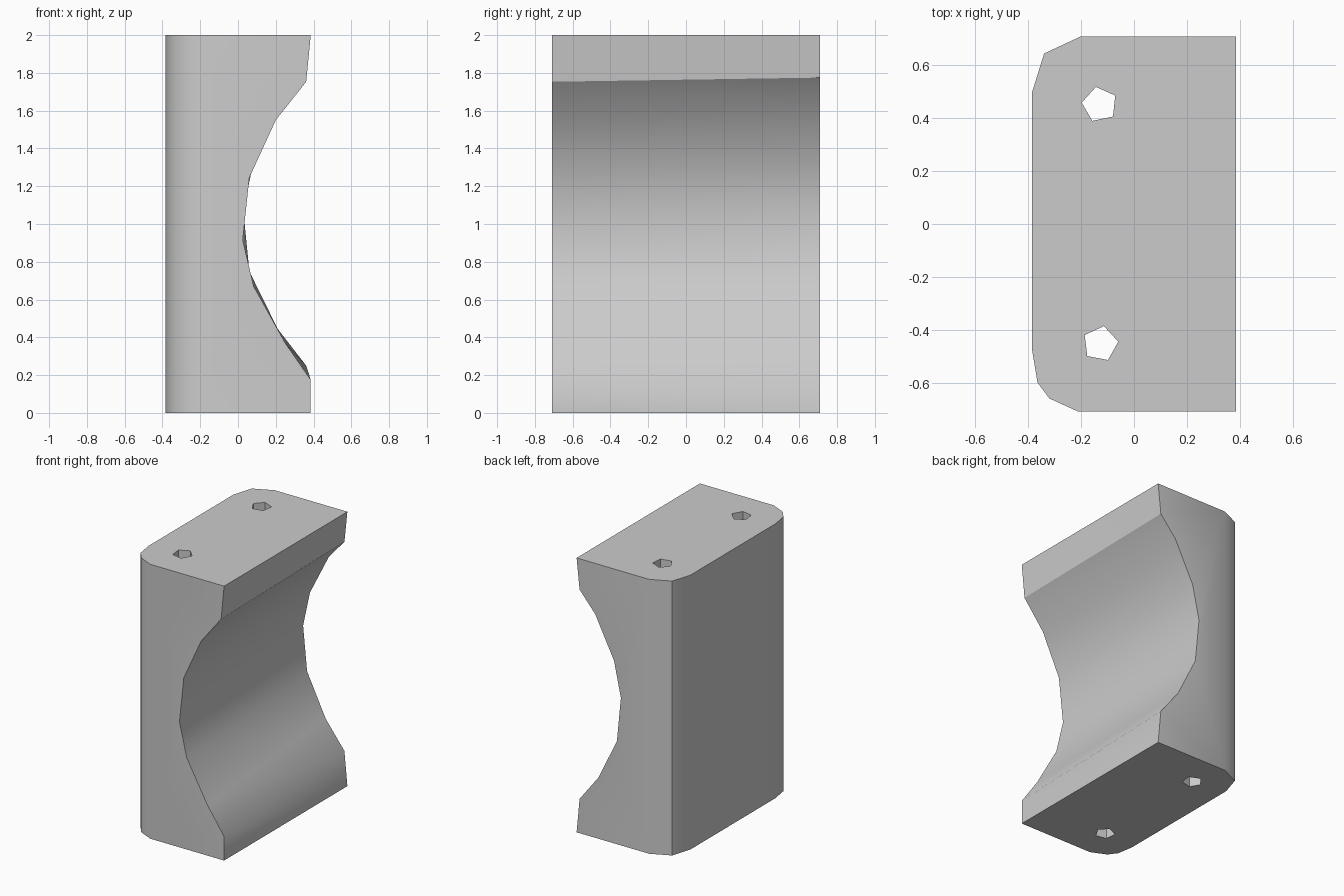
import bpy, bmesh, math

cube = bpy.data.objects.get("Cube")
if cube:
    bpy.data.objects.remove(cube, do_unlink=True)

HALF = 0.71   # half depth
SIDE = 0.385  # half width
TOP = 2.0

grey = bpy.data.materials.new("light_grey")
grey.use_nodes = True
grey.diffuse_color = (0.6, 0.6, 0.6, 1)
grey.node_tree.nodes["Principled BSDF"].inputs["Base Color"].default_value = (0.6, 0.6, 0.6, 1)


def make_object(name, bm):
    bmesh.ops.recalc_face_normals(bm, faces=bm.faces[:])
    mesh = bpy.data.meshes.new(name)
    bm.to_mesh(mesh)
    bm.free()
    mesh.materials.append(grey)
    obj = bpy.data.objects.new(name, mesh)
    bpy.context.collection.objects.link(obj)
    return obj


# Saddle profiles (x, z) at the two ends, from the bottom up
front = [(0.385, 0), (0.385, 0.175), (0.25, 0.37), (0.083, 0.67), (0.025, 0.915),
         (0.06, 1.245), (0.2, 1.55), (0.361, 1.753), (0.385, TOP)]
back = [(0.385, 0), (0.361, 0.25), (0.21, 0.445), (0.06, 0.75), (0.028, 1.075),
        (0.083, 1.33), (0.235, 1.63), (0.361, 1.775), (0.385, TOP)]
# Rounded plan (x, y) of the other side, from front to back
plan = [(-0.21, -HALF), (-0.32, -0.66), (-0.365, -0.6), (-SIDE, -0.48),
        (-SIDE, 0.5), (-0.34, 0.645), (-0.2, HALF)]

# Block body: saddle strip, rounded wall and four caps
bm = bmesh.new()
f = [bm.verts.new((x, -HALF, z)) for x, z in front]
b = [bm.verts.new((x, HALF, z)) for x, z in back]
low = [bm.verts.new((x, y, 0)) for x, y in plan]
high = [bm.verts.new((x, y, TOP)) for x, y in plan]
for i in range(len(f) - 1):
    if i == 0:
        bm.faces.new((f[0], f[1], b[0]))
        bm.faces.new((b[0], f[1], b[1]))
    else:
        bm.faces.new((f[i], f[i + 1], b[i]))
        bm.faces.new((b[i], f[i + 1], b[i + 1]))
for i in range(len(plan) - 1):
    bm.faces.new((low[i], low[i + 1], high[i + 1], high[i]))
bm.faces.new(f + [high[0], low[0]])
bm.faces.new(b + [high[-1], low[-1]])
bm.faces.new(low + [b[0], f[0]])
bm.faces.new(high + [b[-1], f[-1]])
block = make_object("saddle_block", bm)

# Five-sided bolt holes running through the full height
for name, x, y, turn in (("front_hole", -0.127, -0.453, 7), ("back_hole", -0.13, 0.452, 102)):
    bm = bmesh.new()
    ring = []
    for k in range(5):
        a = math.radians(turn + 72 * k)
        ring.append((x + 0.068 * math.cos(a), y + 0.068 * math.sin(a)))
    bottom = [bm.verts.new((px, py, -0.1)) for px, py in ring]
    upper = [bm.verts.new((px, py, TOP + 0.1)) for px, py in ring]
    bm.faces.new(bottom)
    bm.faces.new(upper)
    for k in range(5):
        n = (k + 1) % 5
        bm.faces.new((bottom[k], bottom[n], upper[n], upper[k]))
    cutter = make_object(name + "_cutter", bm)
    cutter.hide_render = True
    cut = block.modifiers.new(name, "BOOLEAN")
    cut.operation = "DIFFERENCE"
    cut.solver = "EXACT"
    cut.object = cutter
    bpy.context.view_layer.objects.active = block
    bpy.ops.object.modifier_apply(modifier=cut.name)
    bpy.data.objects.remove(cutter, do_unlink=True)

# Smooth the curved surfaces, keep corners crisp
bpy.ops.object.select_all(action="DESELECT")
block.select_set(True)
bpy.context.view_layer.objects.active = block
bpy.ops.object.shade_smooth_by_angle(angle=math.radians(30))
